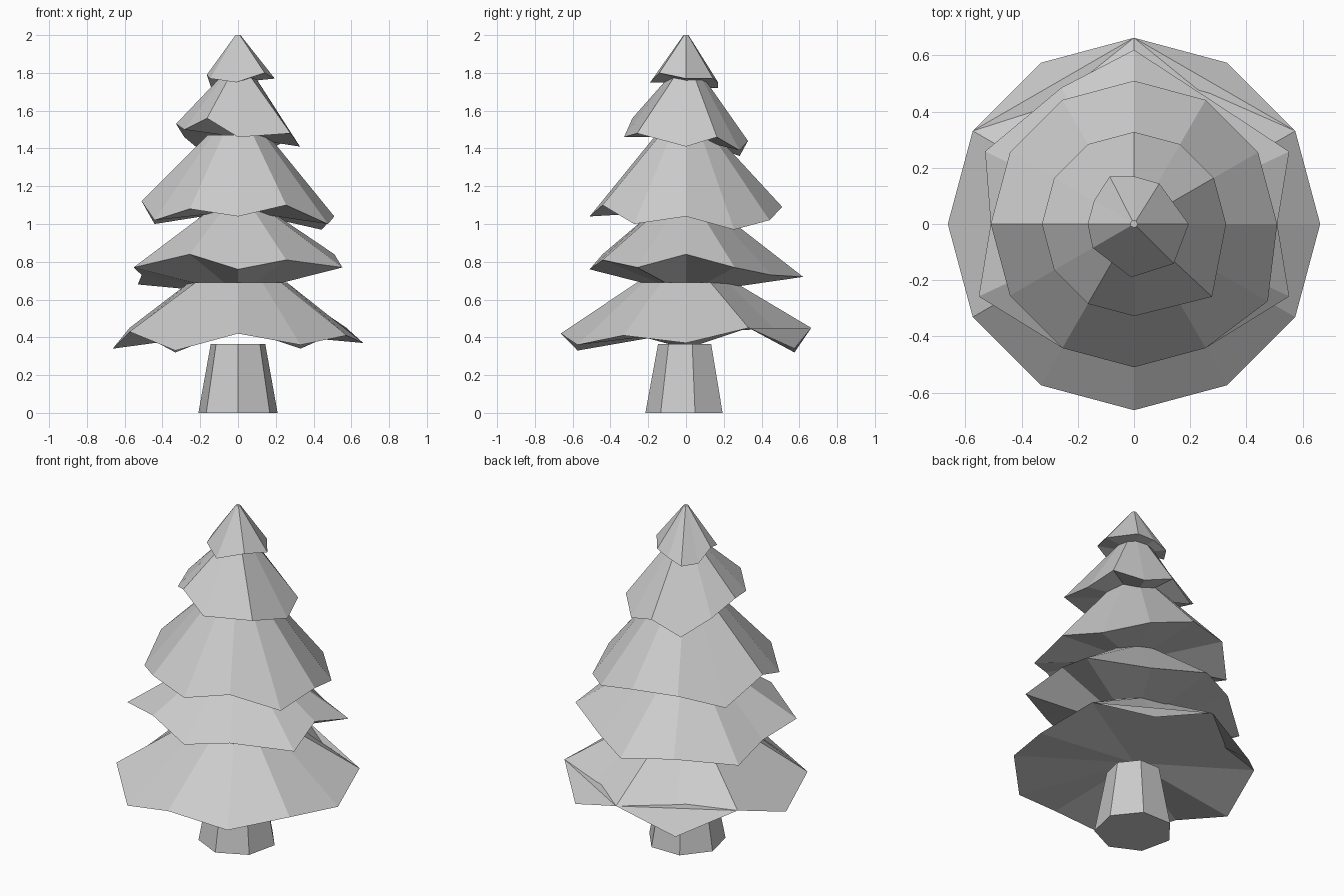
import bpy
import bmesh
from math import cos, sin, radians

cube = bpy.data.objects.get("Cube")
if cube:
    bpy.data.objects.remove(cube, do_unlink=True)

# One plain grey for the whole model
grey = bpy.data.materials.new("light_grey")
grey.use_nodes = True
colour = (0.6, 0.6, 0.6, 1)
grey.diffuse_color = colour
grey.node_tree.nodes["Principled BSDF"].inputs["Base Color"].default_value = colour

EVEN = range(0, 360, 30)


def ring(bm, angles, radii, heights):
    """Add a loop of vertices around the z axis."""
    return [bm.verts.new((r * cos(radians(a)), r * sin(radians(a)), z))
            for a, r, z in zip(angles, radii, heights)]


def make_frustum(name, angles, radii, heights, top_radius, top_height, dip,
                 flaps=()):
    """Join an uneven lower rim to a small level top, with both ends closed.

    The underside fans in to a centre point at height dip. The rim corners
    listed in flaps hang down as single triangles beside that fan.
    """
    bm = bmesh.new()
    count = len(angles)
    rim = ring(bm, angles, radii, heights)
    top = ring(bm, angles, [top_radius] * count, [top_height] * count)
    centre = bm.verts.new((0, 0, dip))
    bm.faces.new(top)
    for i in range(count):
        j = (i + 1) % count
        bm.faces.new((rim[i], rim[j], top[j], top[i]))
    for i in flaps:
        bm.faces.new((rim[i + 1], rim[i], rim[i - 1]))
    inner = [v for i, v in enumerate(rim) if i not in flaps]
    for i, vert in enumerate(inner):
        bm.faces.new((vert, inner[i - 1], centre))
    bmesh.ops.recalc_face_normals(bm, faces=bm.faces)
    mesh = bpy.data.meshes.new(name)
    bm.to_mesh(mesh)
    bm.free()
    mesh.materials.append(grey)
    obj = bpy.data.objects.new(name, mesh)
    bpy.context.scene.collection.objects.link(obj)
    return obj


# Seven-sided tapering trunk with one corner to the front
sides = 7
trunk_angles = [270 + 360 * i / sides for i in range(sides)]
make_frustum("trunk", trunk_angles, [0.215] * sides, [0] * sides,
             0.148, 0.365, dip=0)

# Lowest, widest branch tier with two drooping corners at the back
make_frustum("branches_bottom", EVEN, [0.663] * 12,
             [.37, .45, .34, .45, .32, .45, .34, .43, .33, .42, .36, .41],
             0.26, 0.69, dip=0.43, flaps=(2, 4))

# Second tier, with some tips reaching further out
make_frustum("branches_lower",
             [0, 25, 60, 90, 118, 154, 180, 205, 240, 270, 300, 335],
             [.51, .61, .52, .62, .55, .59, .51, .61, .51, .51, .51, .61],
             [.84, .77, .73, .72, .73, .68, .73, .77, .84, .76, .81, .77],
             0.17, 1.07, dip=0.63)

# Middle tier
make_frustum("branches_middle", EVEN, [0.51] * 11 + [0.55],
             [1.04, .97, 1.02, 1.09, 1.09, 1, 1.12, 1.02, 1.08, 1.04, 1.1, 1],
             0.16, 1.47, dip=1.07)

# Upper tier, with one long tip at the front
make_frustum("branches_upper", [*range(0, 300, 30), 317], [0.328] * 10 + [0.38],
             [1.41, 1.46, 1.39, 1.44, 1.36, 1.46, 1.53, 1.5, 1.56, 1.46, 1.48],
             0.09, 1.78, dip=1.46)

# Pointed crown
make_frustum("crown", [0, 58, 90, 117, 149, 180, 210, 267, 315],
             [.195, .17, .17, .19, .165, .165, .17, .19, .2],
             [1.77, 1.77, 1.75, 1.72, 1.72, 1.79, 1.77, 1.75, 1.8],
             0.013, 2, dip=1.75)
